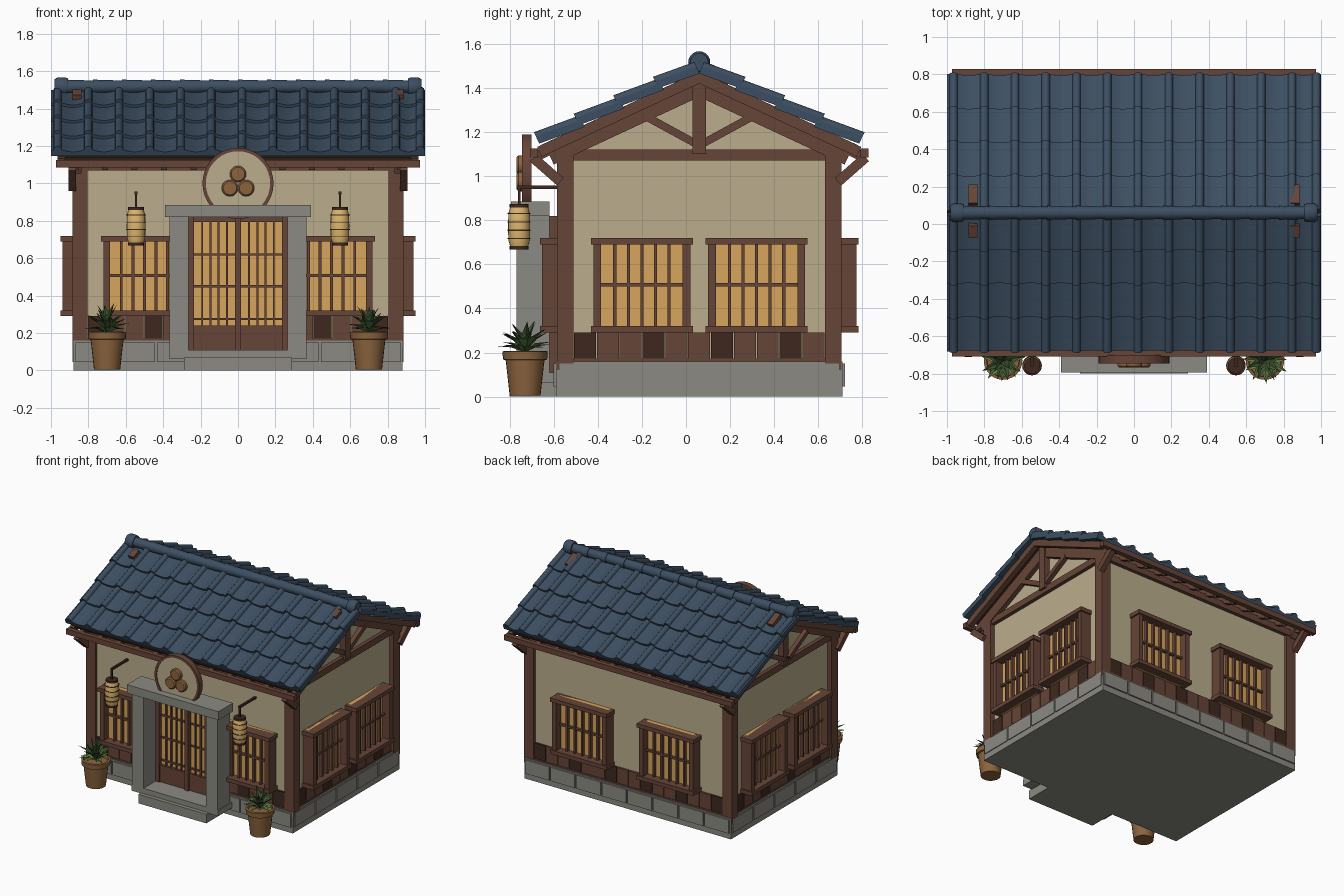
import bpy, bmesh, math, random
from mathutils import Matrix, Vector

random.seed(4)
if "Cube" in bpy.data.objects:
    bpy.data.objects.remove(bpy.data.objects["Cube"])


def material(name, hexcode):
    lin = [(int(hexcode[i:i + 2], 16) / 255) ** 2.2 for i in (0, 2, 4)] + [1]
    m = bpy.data.materials.new(name)
    m.use_nodes = True
    m.diffuse_color = lin
    b = m.node_tree.nodes["Principled BSDF"]
    b.inputs["Base Color"].default_value = lin
    b.inputs["Roughness"].default_value = 0.9
    return m


SLATE = material("slate_blue", "3F5062")
PLASTER = material("plaster_cream", "BAAC8B")
STONE = material("stone_grey", "8A8982")
WOOD = material("brown_wood", "66463A")
DARK = material("dark_wood", "402C24")
PAPER = material("amber_paper", "D6A35C")
PALE = material("lantern_paper", "DDB56E")
CLAY = material("clay_brown", "8B6440")
GREEN = material("leaf_green", "5F7C45")
DEEP = material("deep_green", "3E5633")

YC = 0.06             # centre line of the building
HX, HY = 0.85, 0.625  # half sizes of the walls


def finish(name, bm, mat, smooth=False):
    bmesh.ops.recalc_face_normals(bm, faces=bm.faces)
    me = bpy.data.meshes.new(name)
    bm.to_mesh(me)
    bm.free()
    me.materials.append(mat)
    ob = bpy.data.objects.new(name, me)
    bpy.context.collection.objects.link(ob)
    if smooth:
        bpy.ops.object.select_all(action='DESELECT')
        ob.select_set(True)
        bpy.context.view_layer.objects.active = ob
        bpy.ops.object.shade_smooth_by_angle(angle=math.radians(40))
    return ob


def boxes(name, mat, bounds, frame=Matrix()):
    """One object made of boxes (x0, x1, y0, y1, z0, z1) placed in a frame."""
    bm = bmesh.new()
    for b in bounds:
        lo, hi = Vector(b[0::2]), Vector(b[1::2])
        m = frame @ Matrix.Translation((lo + hi) / 2) @ Matrix.Diagonal((*(hi - lo), 1))
        bmesh.ops.create_cube(bm, size=1, matrix=m)
    return finish(name, bm, mat)


def both(bounds):
    """Mirror a list of boxes across x = 0."""
    return bounds + [(-b[1], -b[0], *b[2:]) for b in bounds]


def prism(bm, ring_a, ring_b):
    a, b = [bm.verts.new(p) for p in ring_a], [bm.verts.new(p) for p in ring_b]
    bm.faces.new(a)
    bm.faces.new(b)
    for i in range(len(a)):
        j = (i + 1) % len(a)
        bm.faces.new((a[i], a[j], b[j], b[i]))


def lathe(name, mat, profile, frame, steps=20):
    bm = bmesh.new()
    vs = [bm.verts.new((r, 0, z)) for r, z in profile]
    es = [bm.edges.new(p) for p in zip(vs, vs[1:])]
    bmesh.ops.spin(bm, geom=vs + es, cent=(0, 0, 0), axis=(0, 0, 1), angle=math.tau, steps=steps)
    bmesh.ops.remove_doubles(bm, verts=bm.verts, dist=1e-4)
    bm.transform(frame)
    return finish(name, bm, mat, True)


def beam(name, mat, x0, x1, a, b, w):
    """Square timber in a plane of constant x, from (y, z) a to b."""
    a, b = Vector((0, *a)), Vector((0, *b))
    d = b - a
    m = Matrix.Translation(a) @ Matrix.Rotation(math.atan2(d.z, d.y), 4, 'X')
    return boxes(name, mat, [(x0, x1, 0, d.length, -w / 2, w / 2)], m)


# Walls with gables
bm = bmesh.new()
outline = [(-HY, .15), (HY, .15), (HY, 1.12), (0, 1.42), (-HY, 1.12)]
prism(bm, *[[(x, YC + y, z) for y, z in outline] for x in (-HX, HX)])
finish("plaster_walls", bm, PLASTER)
boxes("foundation", STONE, [(-.88, .88, YC - .65, YC + .65, 0, .16)])
posts = [(.805, .885, YC + s * .6075 - .0375, YC + s * .6075 + .0375, .12, 1.1) for s in (-1, 1)]
boxes("corner_posts", WOOD, both(posts))


def window(name, M, cx, wall, w=.44):
    h, z0, z1 = w / 2, .29, .72
    boxes(name + "_paper", PAPER, [(cx - h + .02, cx + h - .02, wall - .03, wall, z0, z1)], M)
    boxes(name + "_frame", WOOD, [
        (cx - h, cx - h + .035, wall - .088, wall, z0, z1),
        (cx + h - .035, cx + h, wall - .088, wall, z0, z1),
        (cx - h - .012, cx + h + .012, wall - .098, wall, z0, z0 + .03),
        (cx - h - .012, cx + h + .012, wall - .098, wall, z1 - .03, z1)], M)
    step = (w - .07) / 6
    bars = [(cx + i * step - .007, cx + i * step + .007, wall - .055, wall - .03, z0, z1) for i in range(-2, 3)]
    bars.append((cx - h, cx + h, wall - .05, wall - .03, .5, .515))
    boxes(name + "_lattice", WOOD, bars, M)


# Everything that repeats round the four sides
sides = [("front", 0, HY, .805, .50, .44), ("right", 90, HX, .57, .26, .44),
         ("back", 180, HY, .805, .37, .46), ("left", 270, HX, .57, .26, .44)]
for side, angle, dist, half, wx, ww in sides:
    M = Matrix.Translation((0, YC, 0)) @ Matrix.Rotation(math.radians(angle), 4, 'Z')
    n = round(2 * half / .1)
    w = 2 * half / n
    planks = [(-half + i * w + .002, -half + (i + 1) * w - .002, -dist - .016, -dist, .16, .29) for i in range(n)]
    boxes(side + "_dark_planks", DARK, planks[0::3], M)
    boxes(side + "_planks", WOOD, planks[1::3] + planks[2::3], M)
    boxes(side + "_sill_and_plate", WOOD, [(-half, half, -dist - .02, -dist, .155, .172),
                                           (-half - .06, half + .06, -dist - .028, -dist, 1.07, 1.12)], M)
    k = round(half / .105)
    bw = 2 * (half + .07) / k
    boxes(side + "_foundation_blocks", STONE, [
        (-half - .07 + i * bw + .006, -half - .07 + (i + 1) * bw - .006, -dist - .036, -dist, .045, .15)
        for i in range(k)], M)
    for tag, s in (("_window_a", -1), ("_window_b", 1)):
        window(side + tag, M, s * wx, -dist, ww)

# Roof slopes: local x along ridge, y down the slope, z outward
RUN, DROP = .72, .335
LEN = math.hypot(RUN, DROP)
rolls = [min(-.965 + .1645 * k, .975) for k in range(13)]
wave = [(-1, .035)]
for k, c in enumerate(rolls):
    wave += [(c + .022 * math.cos(t), .035 + .022 * math.sin(t)) for t in [math.pi * (1 - j / 6) for j in range(7)]]
    if k < 12:
        a, b = c + .022, rolls[k + 1] - .022
        wave += [(a + (b - a) * f, .035 - .012 * math.sin(math.pi * f)) for f in (.2, .4, .6, .8)]
wave += [(1, .035), (1, 0), (-1, 0)]

for side, s in (("front", -1), ("back", 1)):
    down = Vector((0, s * RUN, -DROP)) / LEN
    out = Vector((0, s * DROP, RUN)) / LEN
    R = Matrix((Vector((1, 0, 0)), down, out)).transposed().to_4x4()
    R = Matrix.Translation((0, YC, 1.47)) @ R
    bm = bmesh.new()
    for i in range(4):
        top, low = max(i * LEN / 4 - .02, 0), (i + 1) * LEN / 4
        prism(bm, [R @ Vector((x, top, z - .004)) for x, z in wave],
              [R @ Vector((x, low, z + .014)) for x, z in wave])
    finish(side + "_roof_tiles", bm, SLATE, True)
    boxes(side + "_roof_boards", DARK, [(-.96, .96, 0, LEN, -.012, .005)], R)
    boxes(side + "_rafters", WOOD, [(i * .158 - .095, i * .158 - .063, 0, LEN + .03, -.055, -.01)
                                    for i in range(-5, 7)], R)
    boxes(side + "_bargeboards", WOOD, both([(.925, .965, 0, LEN + .015, -.045, .004)]), R)
    boxes(side + "_truss_chords", WOOD, both([(.838, .885, 0, LEN - .02, -.1, -.01)]), R)
    u = (.03, .14) if s > 0 else (.05, .12)
    boxes(side + "_ridge_timber_ends", WOOD, both([(.838, .885, *u, 0, .058)]), R)
    y = YC + s * .75
    boxes(side + "_fascia", WOOD, [(-.972, .972, y - .018, y + .018, 1.085, 1.125)])
    for tag, x in (("right", .885), ("left", -.885)):
        beam(f"{side}_{tag}_bracket", WOOD, x - .02, x + .02, (YC + s * .63, .975), (YC + s * .755, 1.085), .045)
        beam(f"{side}_{tag}_strut", WOOD, x - .03, x + .003, (YC + s * .02, 1.15), (YC + s * .24, 1.27), .035)
boxes("king_posts", WOOD, both([(.84, .895, YC - .03, YC + .03, 1.1, 1.44)]))

# Ridge of tapered tiles with end caps
ridge = Matrix.Translation((0, YC, 1.517)) @ Matrix.Rotation(math.pi / 2, 4, 'Y')
profile = [(0, -.93)]
for i in range(12):
    profile += [(.038, -.93 + i * .155), (.033, -.93 + (i + 1) * .155)]
lathe("ridge_tiles", SLATE, profile + [(0, .93)], ridge)
for tag, s in (("right", 1), ("left", -1)):
    lathe(tag + "_ridge_cap", SLATE, [(0, s * .91), (.045, s * .91), (.05, s * .925), (.05, s * .965),
                                      (.04, s * .98), (0, s * .98)], ridge)

# Stone gateway and steps
boxes("gate_steps", STONE, [(-.29, .29, -.8, -.55, 0, .07), (-.37, .37, -.77, -.55, .065, .11)])
boxes("gate_pillars", STONE, both([(.265, .365, -.77, -.62, .11, .83)]))
boxes("gate_lintel", STONE, [(-.39, .39, -.795, -.62, .82, .885)])

# Sliding doors
boxes("door_paper", PAPER, [(-.25, .25, -.595, -.56, .2, .81)])
boxes("door_frames", WOOD, both([(.235, .27, -.625, -.56, .11, .82), (0, .016, -.63, -.56, .11, .82),
                                 (0, .25, -.615, -.56, .11, .24), (0, .25, -.615, -.56, .795, .82)]))
bars = [(.016 + i * .0437 - .005, .016 + i * .0437 + .005, -.608, -.59, .24, .8) for i in range(1, 5)]
bars += [(0, .24, -.606, -.59, z - .006, z + .006) for z in (.275, .45, .62)]
boxes("door_lattice", WOOD, both(bars))

# Round sign with a three-lobed ornament
face = Matrix.Translation((0, -.70, 1.0)) @ Matrix.Rotation(math.pi / 2, 4, 'X')
lathe("sign_rim", WOOD, [(0, 0), (.19, 0), (.19, .045), (.172, .045), (.172, .03), (0, .03)], face, 36)
lathe("sign_face", PLASTER, [(0, .02), (.172, .02), (.172, .04), (0, .04)], face, 36)
for i in range(3):
    t = math.radians(90 + 120 * i)
    spot = face @ Matrix.Translation((.05 * math.cos(t), .05 * math.sin(t), 0))
    lathe(f"sign_lobe_{i + 1}", CLAY, [(0, .03), (.044, .03), (.044, .06), (.036, .068), (0, .068)], spot)


def leaf(bm, turn, lift, length, width):
    """Folded pointed blade, drooping slightly at the tip."""
    m = Matrix.Rotation(turn, 4, 'Z') @ Matrix.Rotation(-lift, 4, 'Y')
    pts = [(0, 0, 0), (.5, 1, .012), (.55, 0, 0), (.5, -1, .012), (1, 0, -.018)]
    a, b, c, d, e = [bm.verts.new(m @ Vector((x * length, y * width, z))) for x, y, z in pts]
    for f in ((a, b, c), (a, c, d), (b, e, c), (c, e, d)):
        bm.faces.new(f)


# Lanterns and potted plants on both sides of the door
for tag, s in (("right", 1), ("left", -1)):
    L = Matrix.Translation((s * .545, -.757, 0))
    lathe(tag + "_lantern", PALE, [(0, .68), (.04, .68), (.049, .71), (.05, .77), (.049, .83), (.04, .862), (0, .862)], L)
    for i, z in enumerate((.715, .752, .79, .828)):
        lathe(f"{tag}_lantern_rib_{i + 1}", DARK, [(.04, z), (.0525, z), (.0525, z + .005), (.04, z + .005)], L)
    for end, z in (("base", .668), ("cap", .857)):
        lathe(f"{tag}_lantern_{end}", DARK, [(0, z), (.043, z), (.043, z + .016), (0, z + .016)], L)
    boxes(tag + "_lantern_hook", DARK, [(-.006, .006, -.006, .006, .865, .955),
                                        (-.008, .008, -.008, .19, .942, .957)], L)
    P = Matrix.Translation((s * .70, -.73, 0))
    lathe(tag + "_pot", CLAY, [(0, .005), (.07, .005), (.088, .165), (.1, .168), (.103, .205), (.088, .207),
                               (.085, .185), (0, .185)], P, 24)
    for shade, mat, rings in (("outer", GREEN, [(11, .45, .125)]), ("inner", DEEP, [(9, .85, .15), (5, 1.25, .16)])):
        bm = bmesh.new()
        for count, lift, length in rings:
            for i in range(count):
                leaf(bm, math.tau * (i + random.random() * .4) / count, lift + random.uniform(-.12, .12),
                     length * random.uniform(.88, 1.08), .021)
        bm.transform(P @ Matrix.Translation((0, 0, .2)))
        finish(f"{tag}_plant_{shade}_leaves", bm, mat)
